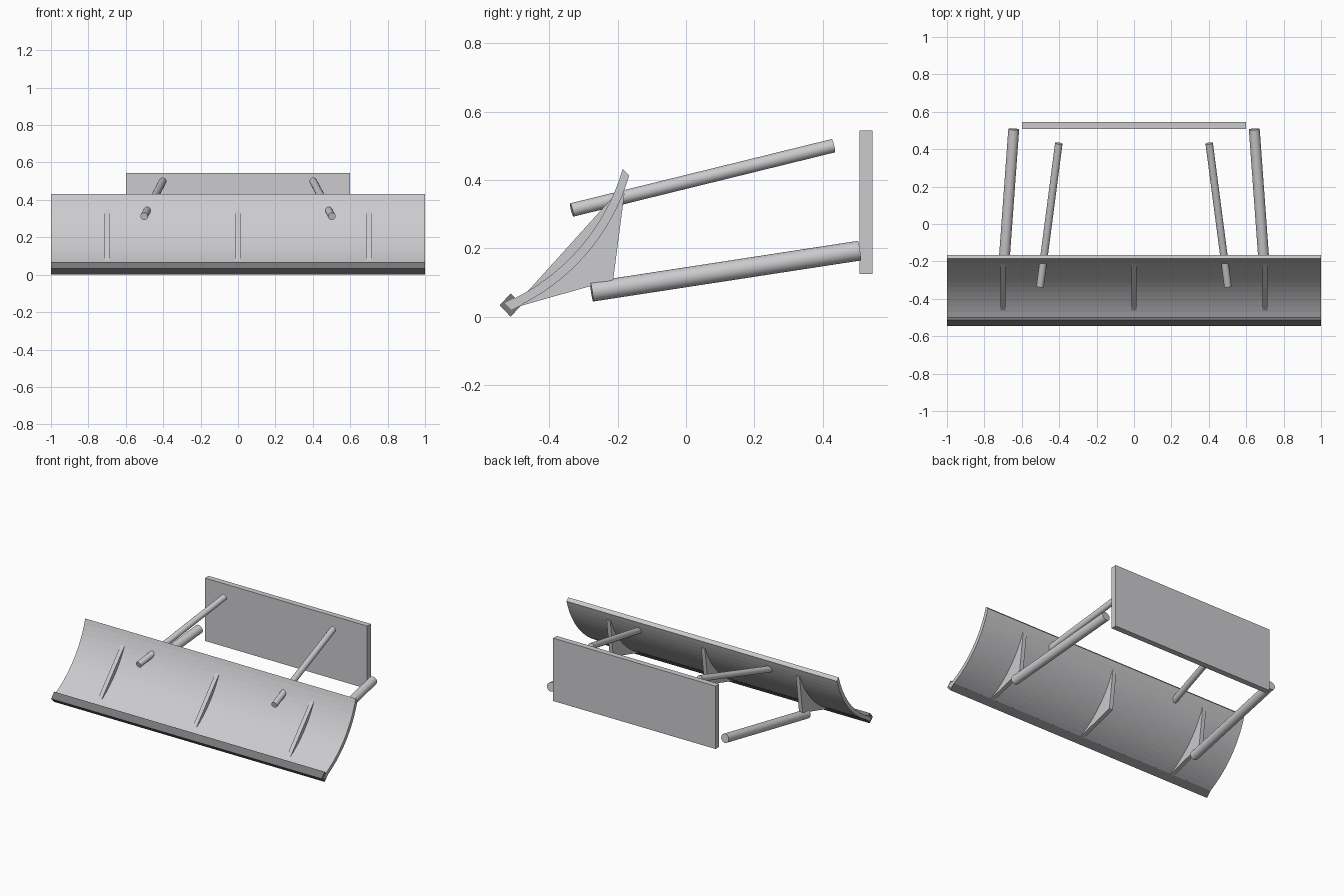
import bpy, bmesh, math
from mathutils import Vector

if "Cube" in bpy.data.objects:
    bpy.data.objects.remove(bpy.data.objects["Cube"])


def make_material(name, rgb):
    mat = bpy.data.materials.new(name)
    mat.use_nodes = True
    mat.diffuse_color = (*rgb, 1)
    mat.node_tree.nodes["Principled BSDF"].inputs["Base Color"].default_value = (*rgb, 1)
    return mat


steel = make_material("light grey steel", (0.6, 0.6, 0.62))
dark_steel = make_material("dark grey steel", (0.19, 0.19, 0.2))


def extrude_profile(name, profile, x, width, mat):
    """Extrude a (y, z) outline along x, centred on x."""
    bm = bmesh.new()
    face = bm.faces.new([bm.verts.new((x - width / 2, y, z)) for y, z in profile])
    result = bmesh.ops.extrude_face_region(bm, geom=[face])
    moved = [v for v in result["geom"] if isinstance(v, bmesh.types.BMVert)]
    bmesh.ops.translate(bm, verts=moved, vec=(width, 0, 0))
    bmesh.ops.recalc_face_normals(bm, faces=bm.faces)
    mesh = bpy.data.meshes.new(name)
    bm.to_mesh(mesh)
    bm.free()
    mesh.materials.append(mat)
    obj = bpy.data.objects.new(name, mesh)
    bpy.context.collection.objects.link(obj)
    return obj


def tube(name, start, end, radius):
    """Closed cylinder between two points."""
    a, b = Vector(start), Vector(end)
    bpy.ops.mesh.primitive_cylinder_add(vertices=24, radius=radius,
                                        depth=(b - a).length, location=(a + b) / 2)
    obj = bpy.context.object
    obj.name = name
    obj.rotation_euler = (b - a).to_track_quat("Z", "Y").to_euler()
    obj.data.materials.append(steel)
    bpy.ops.object.shade_smooth_by_angle(angle=math.radians(40))


# Curved blade: an arc between two edges, thickened along the diagonal
low, high = Vector((-0.53, 0.04)), Vector((-0.185, 0.432))
chord = high - low
half_sweep = math.radians(25)
radius = chord.length / (2 * math.sin(half_sweep))
along = chord.normalized()
back = Vector((along.y, -along.x))
centre = (low + high) / 2 - back * radius * math.cos(half_sweep)
steps = 16
front = []
for i in range(steps + 1):
    t = half_sweep * (2 * i / steps - 1)
    front.append(centre + radius * (back * math.cos(t) + along * math.sin(t)))
rear = [p + Vector((0.019, -0.019)) for p in reversed(front)]
extrude_profile("blade", front + rear, 0, 2, steel)

# Cutting edge: square bar standing on its corner
extrude_profile("cutting_edge",
                [(-0.545, 0.033), (-0.513, 0.068), (-0.48, 0.035), (-0.513, 0)],
                0, 2, dark_steel)

# Stiffening ribs running through the blade
rib = [(-0.5, 0.035), (-0.455, 0.083), (-0.202, 0.363), (-0.18, 0.36),
       (-0.213, 0.108), (-0.5, 0.027)]
for name, x in (("right_rib", -0.7), ("middle_rib", 0), ("left_rib", 0.7)):
    extrude_profile(name, rib, x, 0.027, steel)

# Push arms and tilt struts on both sides
for side, s in (("right", -1), ("left", 1)):
    tube(side + "_push_arm", (s * 0.7, -0.276, 0.073), (s * 0.643, 0.507, 0.193), 0.029)
    tube(side + "_tilt_strut", (s * 0.502, -0.334, 0.312), (s * 0.402, 0.431, 0.5), 0.02)

# Mounting plate at the back
extrude_profile("mounting_plate",
                [(0.507, 0.125), (0.545, 0.125), (0.545, 0.545), (0.507, 0.545)],
                0, 1.2, steel)
